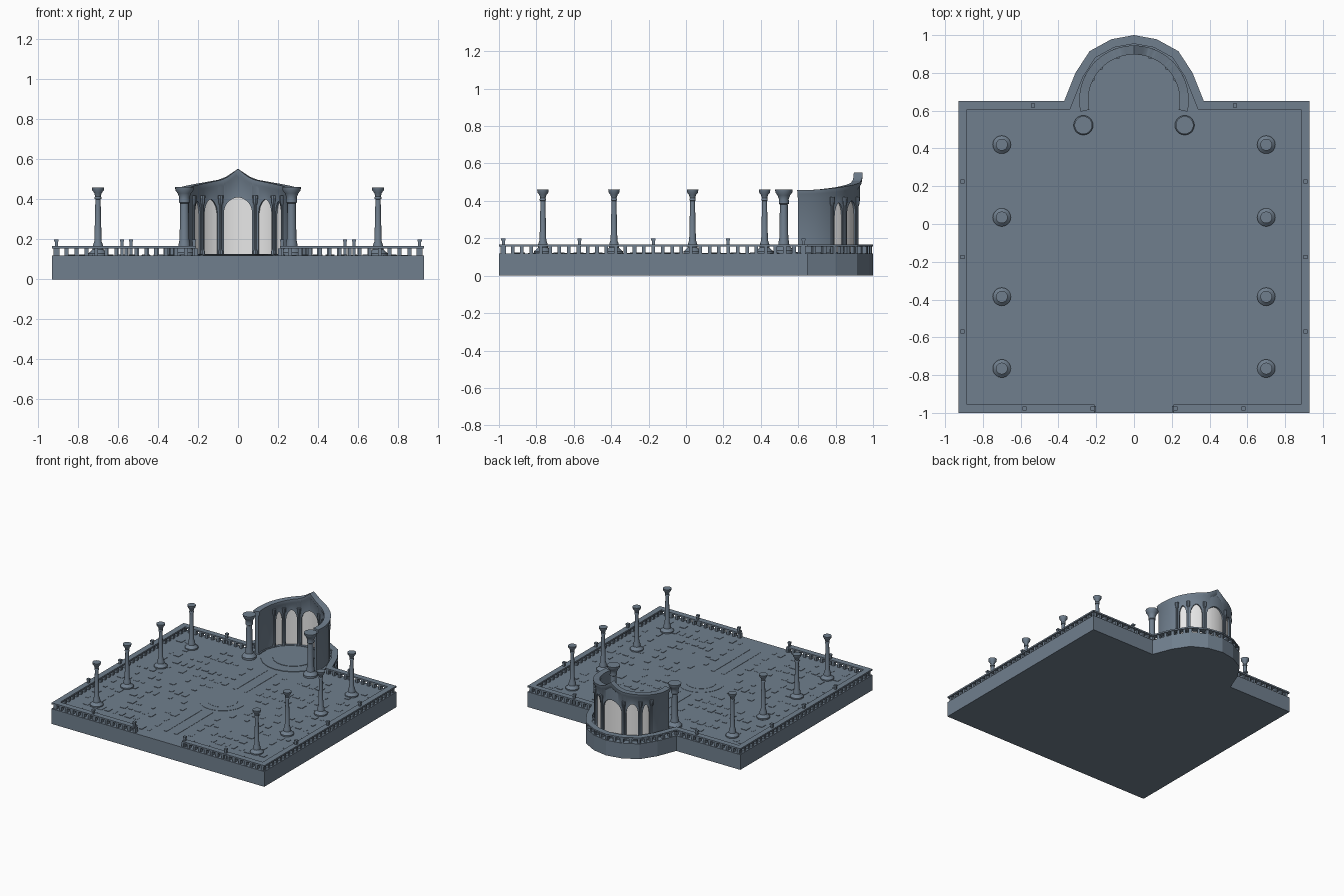
import bpy, bmesh, math, random
from mathutils import Vector

if "Cube" in bpy.data.objects:
    bpy.data.objects.remove(bpy.data.objects["Cube"])

random.seed(4)


def material(name, c):
    m = bpy.data.materials.new(name)
    m.diffuse_color = (*c, 1)
    m.use_nodes = True
    m.node_tree.nodes["Principled BSDF"].inputs["Base Color"].default_value = m.diffuse_color
    return m


SLATE = material("slate stone", (0.162, 0.212, 0.27))
PALE = material("pale glass", (0.8, 0.8, 0.8))
FLOOR = 0.12


def finish(bm, name, mat=SLATE, smooth=False):
    bmesh.ops.recalc_face_normals(bm, faces=bm.faces)
    me = bpy.data.meshes.new(name)
    bm.to_mesh(me)
    bm.free()
    ob = bpy.data.objects.new(name, me)
    bpy.context.collection.objects.link(ob)
    me.materials.append(mat)
    if smooth:
        for o in bpy.context.selected_objects:
            o.select_set(False)
        ob.select_set(True)
        bpy.context.view_layer.objects.active = ob
        bpy.ops.object.shade_smooth_by_angle(angle=math.radians(35))
    return ob


def prism(bm, pts, z0, z1):
    a = [bm.verts.new((x, y, z0)) for x, y in pts]
    b = [bm.verts.new((x, y, z1)) for x, y in pts]
    bm.faces.new(a[::-1])
    bm.faces.new(b)
    n = len(pts)
    for i in range(n):
        bm.faces.new((a[i], a[(i + 1) % n], b[(i + 1) % n], b[i]))


def box(bm, x, y, sx, sy, z0, z1, ang=0.0):
    c, s = math.cos(ang), math.sin(ang)
    prism(bm, [(x + u * c - v * s, y + u * s + v * c) for u, v in
               ((-sx/2, -sy/2), (sx/2, -sy/2), (sx/2, sy/2), (-sx/2, sy/2))], z0, z1)


def skin(bm, sections):
    """Bridge closed cross-sections into a capped tube."""
    rows = [[bm.verts.new(p) for p in s] for s in sections]
    n = len(rows[0])
    for r, q in zip(rows, rows[1:]):
        for k in range(n):
            bm.faces.new((r[k], r[(k + 1) % n], q[(k + 1) % n], q[k]))
    bm.faces.new(rows[0])
    bm.faces.new(rows[-1][::-1])


def lathe(bm, profile, cx, cy, seg=20):
    rows = [[bm.verts.new((cx + r * math.cos(2 * math.pi * i / seg),
                           cy + r * math.sin(2 * math.pi * i / seg), z))
             for i in range(seg)] for r, z in profile]
    for a, b in zip(rows, rows[1:]):
        for i in range(seg):
            bm.faces.new((a[i], a[(i + 1) % seg], b[(i + 1) % seg], b[i]))
    bm.faces.new(rows[0][::-1])
    bm.faces.new(rows[-1])


# Terrace outline, counter-clockwise, with the apse bulging out at the back
half = [(0.93, -1), (0.93, 0.65), (0.37, 0.65), (0.31, 0.80), (0.235, 0.915), (0.12, 0.978)]
outline = half + [(0, 1)] + [(-x, y) for x, y in reversed(half)]
bm = bmesh.new()
prism(bm, outline, 0, FLOOR)
finish(bm, "terrace_base")

# Balustrade path: starts and ends at the front entrance
GAP = 0.21
path = [Vector(p) for p in [(GAP, -1)] + outline + [(-GAP, -1)]]


def inset(d):
    out = []
    for i, p in enumerate(path):
        e1 = (p - path[i - 1]).normalized() if i else (path[1] - p).normalized()
        e2 = (path[i + 1] - p).normalized() if i < len(path) - 1 else e1
        n1, n2 = Vector((-e1.y, e1.x)), Vector((-e2.y, e2.x))
        out.append(p + (n1 + n2) * (d / (1 + n1.dot(n2))))
    return out


bm = bmesh.new()
skin(bm, [[(a.x, a.y, .155), (b.x, b.y, .155), (b.x, b.y, .167), (a.x, a.y, .167)]
          for a, b in zip(inset(0), inset(0.045))])
finish(bm, "balustrade_rail")

bm = bmesh.new()
mid = inset(0.0225)
for a, b in zip(mid, mid[1:]):
    d = b - a
    n = max(2, round(d.length / 0.05))
    for i in range(n + 1):
        p = a + d * (i / n)
        box(bm, p.x, p.y, 0.019, 0.03, FLOOR, 0.155, math.atan2(d.y, d.x))
finish(bm, "balusters")

# Small finial posts on the rail
bm = bmesh.new()
for s in (-1, 1):
    for x, y in ((.58, -.977), (.22, -.977), (.908, .225), (.908, -.175), (.908, -.57), (.535, .628)):
        box(bm, s * x, y, 0.016, 0.016, FLOOR, 0.19)
        box(bm, s * x, y, 0.022, 0.022, 0.188, 0.2)
finish(bm, "rail_posts")

# Free-standing columns
small = [(.048, .12), (.048, .13), (.036, .14), (.027, .15), (.025, .17), (.018, .19), (.013, .40),
         (.017, .402), (.017, .41), (.014, .415), (.019, .432), (.029, .445), (.031, .46)]
large = [(.052, .12), (.052, .135), (.04, .15), (.03, .16), (.028, .18), (.024, .2), (.021, .38),
         (.027, .385), (.027, .395), (.026, .41), (.034, .43), (.045, .445), (.047, .462)]
bm = bmesh.new()
for s in (-1, 1):
    for y in (.42, .035, -.385, -.765):
        lathe(bm, small, s * .70, y)
finish(bm, "court_columns", smooth=True)
bm = bmesh.new()
for s in (-1, 1):
    lathe(bm, large, s * .268, .523)
finish(bm, "apse_columns", smooth=True)

# Apse: curved wall open to the front, with five pointed windows
CY, RO, RI = 0.655, 0.276, 0.25
WINDOWS = [(0, 16.5, .41), (33, 9, .40), (-33, 9, .40), (54, 5.5, .39), (-54, 5.5, .39)]
TOP = [(0, .553), (5, .535), (12, .512), (20, .497), (35, .485), (55, .472), (80, .46), (180, .45)]


def top_z(a):
    a = abs(a)
    for (a0, z0), (a1, z1) in zip(TOP, TOP[1:]):
        if a <= a1:
            return z0 + (z1 - z0) * (a - a0) / (a1 - a0)


def arch_z(t, peak):
    rise = 0.07
    return peak - rise + rise * (1 - abs(t) ** 1.8) ** 0.6


def at(r, a, z):
    a = math.radians(a)
    return (r * math.sin(a), CY + r * math.cos(a), z)


def section(a, zb):
    zt = top_z(a)
    lip = min(zt - .03, zt)
    return [at(RI, a, zb), at(RO, a, zb), at(RO, a, lip - .012), at(RO + .012, a, lip + .008),
            at(RO + .014, a, zt), at(RI - .008, a, zt), at(RI - .008, a, lip + .005), at(RI, a, lip - .01)]


secs, panes, last = [], [], -102
for c, h, peak in sorted(WINDOWS) + [(102, 0, 0)]:
    n = max(2, math.ceil((c - h - last) / 5))
    secs += [section(last + (c - h - last) * i / n, FLOOR) for i in range(n + 1)]
    if h:
        ts = [-1 + i / 8 for i in range(17)]
        secs += [section(c + h * t, arch_z(t, peak)) for t in ts]
        panes.append([(c + h * t, arch_z(t, peak)) for t in ts])
    last = c + h
bm = bmesh.new()
skin(bm, secs)
finish(bm, "apse_wall", smooth=True)

bm = bmesh.new()
for pane in panes:
    skin(bm, [[at(.261, a, FLOOR), at(.265, a, FLOOR), at(.265, a, z), at(.261, a, z)] for a, z in pane])
finish(bm, "window_panes", PALE)

# Slender ribs between the windows and a plinth under the wall
bm = bmesh.new()
for a in (-63, -45.5, -20.5, 20.5, 45.5, 63):
    for r in (RI - .002, RO + .002):
        x, y, _ = at(r, a, 0)
        lathe(bm, [(.012, .12), (.012, .14), (.007, .15), (.007, .37), (.012, .385), (.014, .42)], x, y, 8)
finish(bm, "window_ribs", smooth=True)
bm = bmesh.new()
skin(bm, [[at(RI - .01, a, FLOOR), at(RO + .02, a, FLOOR), at(RO + .02, a, .127), at(RI - .01, a, .127)]
          for a in range(-102, 103, 12)])
finish(bm, "apse_plinth")

# Low round dais in the apse
bm = bmesh.new()
lathe(bm, [(.236, .118), (.236, .124)], 0, .695, 20)
lathe(bm, [(.15, .12), (.15, .127)], 0, .695, 20)
finish(bm, "apse_dais")

# Paving in very low relief: round centre, long walk and scattered slabs
bm = bmesh.new()
lathe(bm, [(.17, .119), (.17, .122)], 0, -.19, 24)
lathe(bm, [(.11, .12), (.11, .1235)], 0, -.19, 24)
for s in (-1, 1):
    box(bm, s * .045, .22, .025, .4, .119, .122)
    box(bm, s * .045, -.62, .025, .45, .119, .122)
for i in range(12):
    for j in range(14):
        x, y = .15 + i * .062, -.89 + j * .105
        if math.hypot(x, y + .19) > .24 and random.random() < .6:
            w, d = random.uniform(.015, .05), random.uniform(.015, .06)
            for s in (-1, 1):
                if y < .42 or x > .32:
                    box(bm, s * x, y, w, d, .119, random.choice((.1215, .1225, .1235)))
finish(bm, "paving_slabs")
